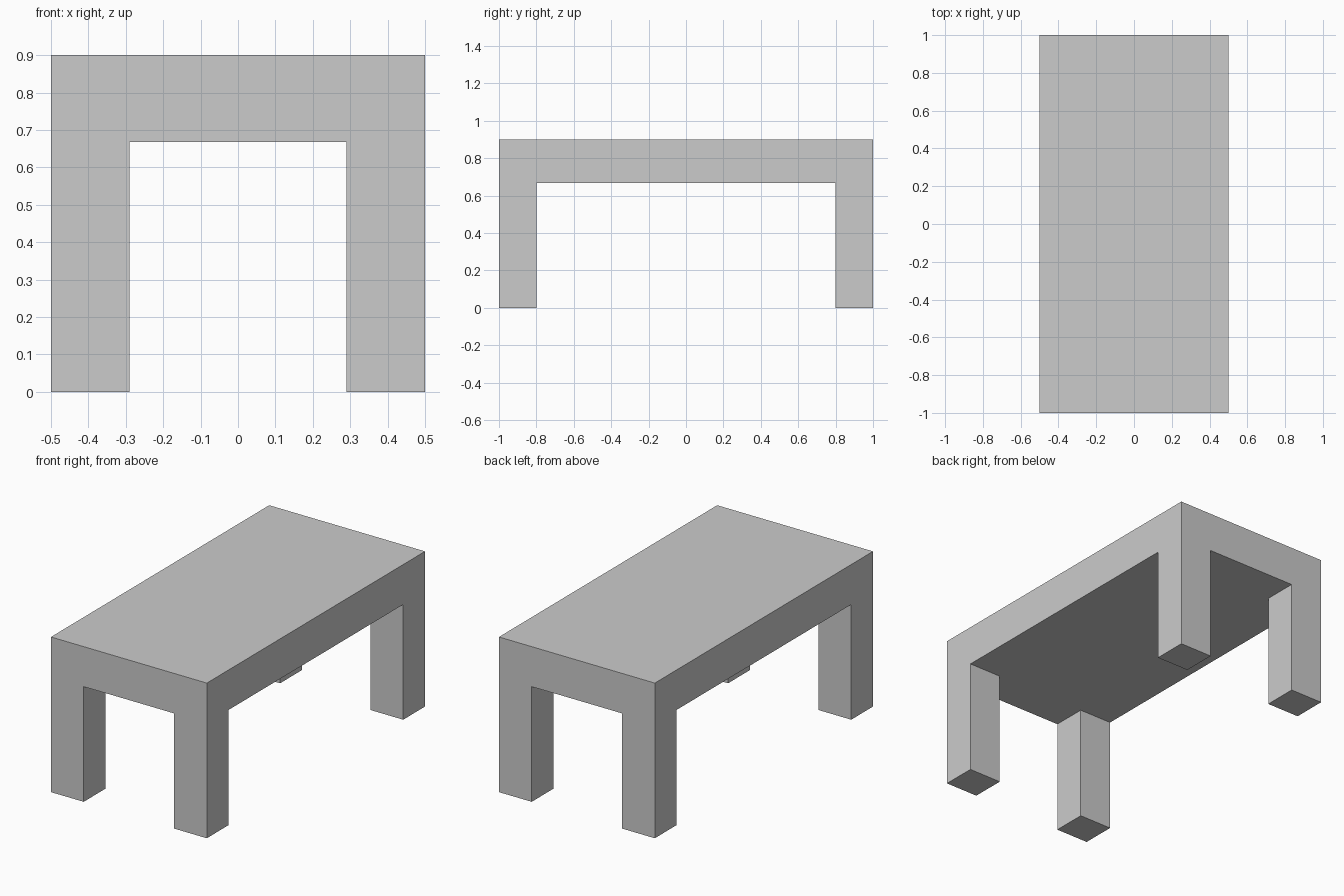
import bpy, bmesh
from mathutils import Matrix, Vector

if "Cube" in bpy.data.objects:
    bpy.data.objects.remove(bpy.data.objects["Cube"])

TOP_Z, UNDER_Z = 0.9, 0.668
LEG_X, LEG_Y = 0.29, 0.80   # inner faces of the legs

bm = bmesh.new()

# Thick table top
bmesh.ops.create_cube(bm, size=1, matrix=Matrix.Translation((0, 0, (TOP_Z + UNDER_Z) / 2))
                      @ Matrix.Diagonal((1, 2, TOP_Z - UNDER_Z, 1)))

# Cut the slab along the inner leg lines
for axis, offset in (((1, 0, 0), LEG_X), ((0, 1, 0), LEG_Y)):
    for sign in (-1, 1):
        bmesh.ops.bisect_plane(bm, geom=bm.verts[:] + bm.edges[:] + bm.faces[:],
                               plane_co=Vector(axis) * offset * sign, plane_no=axis)

# Four legs pulled down from the underside corners
bm.normal_update()
corners = []
for f in bm.faces:
    c = f.calc_center_median()
    if f.normal.z < -0.9 and abs(c.x) > LEG_X and abs(c.y) > LEG_Y:
        corners.append(f)
legs = bmesh.ops.extrude_discrete_faces(bm, faces=corners)["faces"]
for f in legs:
    for v in f.verts:
        v.co.z = 0

# Merge flush faces into clean flat sides
bmesh.ops.dissolve_limit(bm, angle_limit=0.01, verts=bm.verts[:], edges=bm.edges[:])
bmesh.ops.recalc_face_normals(bm, faces=bm.faces[:])

mesh = bpy.data.meshes.new("table")
bm.to_mesh(mesh)
bm.free()
bpy.context.collection.objects.link(bpy.data.objects.new("table", mesh))
